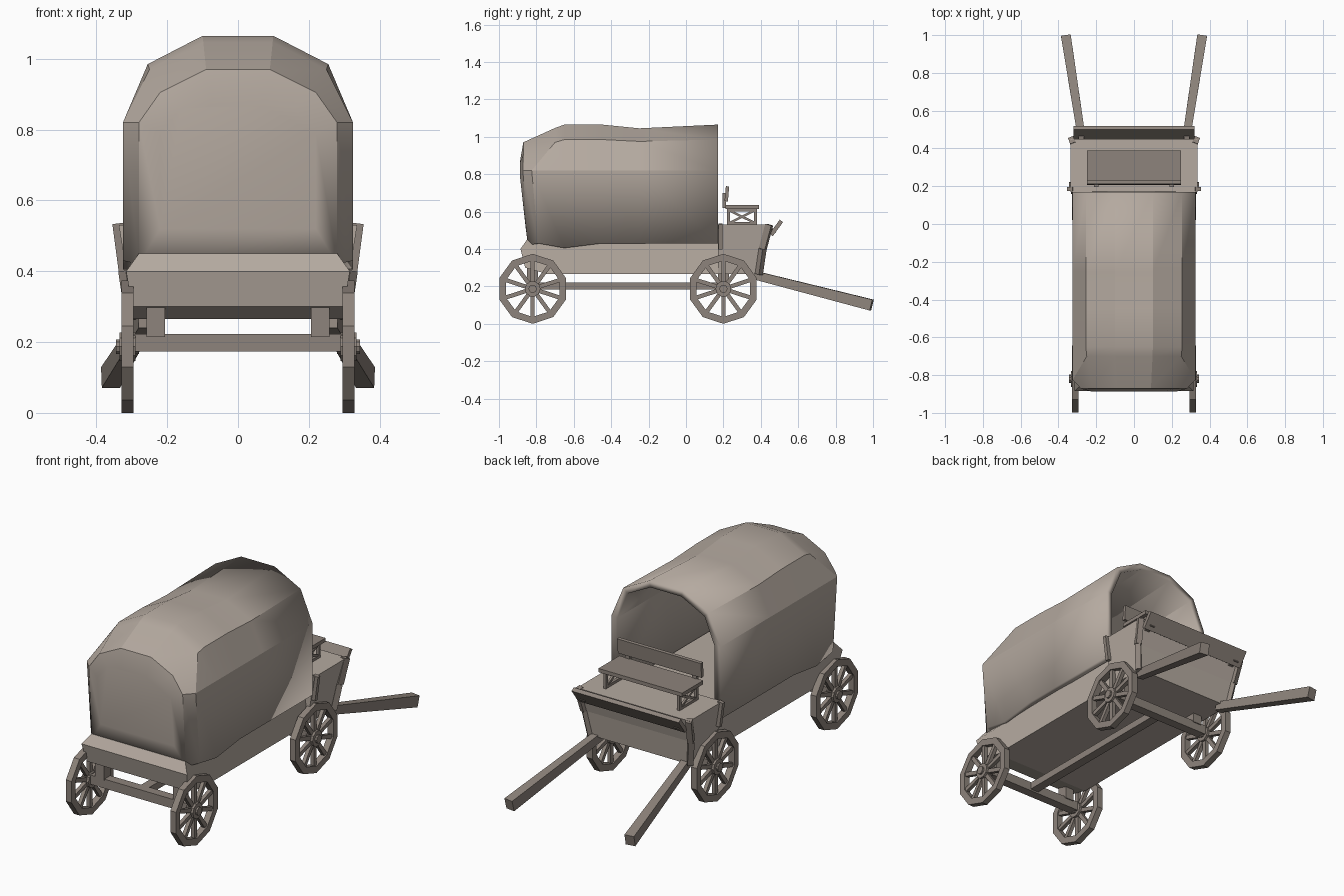
import bpy, bmesh, math
from mathutils import Vector, Matrix

if "Cube" in bpy.data.objects:
    bpy.data.objects.remove(bpy.data.objects["Cube"])


def material(name, rgb):
    m = bpy.data.materials.new(name)
    m.use_nodes = True
    m.diffuse_color = (*rgb, 1)
    m.node_tree.nodes["Principled BSDF"].inputs["Base Color"].default_value = (*rgb, 1)
    return m


CANVAS = material("pale_canvas", (0.46, 0.40, 0.35))
WOOD = material("grey_brown_wood", (0.27, 0.23, 0.20))


def make(name, bm, mat):
    bmesh.ops.recalc_face_normals(bm, faces=bm.faces)
    mesh = bpy.data.meshes.new(name)
    bm.to_mesh(mesh)
    bm.free()
    mesh.materials.append(mat)
    ob = bpy.data.objects.new(name, mesh)
    bpy.context.collection.objects.link(ob)
    return ob


def beam(bm, p, q, w, h, taper=1.0):
    """Rectangular bar from p to q; taper scales the end at p."""
    p, q = Vector(p), Vector(q)
    d = q - p
    verts = bmesh.ops.create_cube(bm, size=1)["verts"]
    for v in verts:
        if v.co.y < 0:
            v.co.x *= taper
            v.co.z *= taper
    rot = d.to_track_quat('Y', 'Z').to_matrix().to_4x4()
    size = Matrix.Diagonal((w, d.length, h, 1))
    bmesh.ops.transform(bm, matrix=Matrix.Translation((p + q) / 2) @ rot @ size, verts=verts)


def box(bm, x, y, z):
    """Axis-aligned box from three (low, high) pairs."""
    beam(bm, (sum(x) / 2, y[0], sum(z) / 2), (sum(x) / 2, y[1], sum(z) / 2), x[1] - x[0], z[1] - z[0])


def slab(name, profile, half_width, mat):
    """Side profile (y, z) spanned across x, with a half width depending on z."""
    bm = bmesh.new()
    sides = [[bm.verts.new((s * half_width(z), y, z)) for y, z in profile] for s in (1, -1)]
    for side in sides:
        bm.faces.new(side)
    n = len(profile)
    for i in range(n):
        j = (i + 1) % n
        bm.faces.new((sides[0][i], sides[0][j], sides[1][j], sides[1][i]))
    return make(name, bm, mat)


# Canvas cover: lofted half arches, mirrored across x
def arch(y, sag=0.0, low=0.43):
    return [(.325, y, low), (.325, y, .82), (.255, y, .985 - sag / 2), (.10, y, 1.065 - sag)]


rings = [
    arch(.17), arch(-.25, .02), arch(-.45), arch(-.65, 0, .405),
    [(.325, -.79, .43), (.325, -.825, .82), (.25, -.70, .97), (.098, -.70, 1.047)],
    [(.28, -.845, .42), (.28, -.872, .82), (.22, -.87, .905), (.09, -.87, .97)],
    [(.22, -.858, .52), (.22, -.888, .79), (.16, -.888, .86), (.075, -.888, .865)],
]
bm = bmesh.new()
loops = []
for half in rings:
    full = half + [(-x, y, z) for x, y, z in reversed(half)]
    loops.append([bm.verts.new(c) for c in full])
for a, b in zip(loops, loops[1:]):
    for i in range(len(a) - 1):
        bm.faces.new((a[i], a[i + 1], b[i + 1], b[i]))
bm.faces.new((loops[-2][-1], loops[-2][0], loops[-1][0], loops[-1][-1]))
bm.faces.new(loops[-1])
cover = make("canvas_cover", bm, CANVAS)
solid = cover.modifiers.new("thickness", 'SOLIDIFY')
solid.thickness = 0.035
solid.offset = -1
bpy.ops.object.select_all(action='DESELECT')
cover.select_set(True)
bpy.context.view_layer.objects.active = cover
bpy.ops.object.shade_smooth_by_angle(angle=math.radians(20))


# Wagon bed and driver's box
def flare(z):
    return .295 + (z - .27) * .16 if z != .45 else .28


slab("wagon_bed", [(-.85, .45), (-.885, .40), (-.86, .30), (-.74, .265), (.18, .265), (.18, .45)], flare, CANVAS)
slab("driver_box", [(.17, .53), (.17, .265), (.395, .265), (.415, .40), (.45, .53)], flare, CANVAS)

# Box trim: corner posts and side straps
for side, s in (("left", 1), ("right", -1)):
    bm = bmesh.new()
    beam(bm, (s * .297, .39, .265), (s * .317, .41, .40), .03, .03)
    beam(bm, (s * .317, .41, .40), (s * .33, .445, .53), .03, .035)
    make(side + "_corner_post", bm, WOOD)
    bm = bmesh.new()
    beam(bm, (s * .322, .185, .40), (s * .34, .185, .535), .02, .03)
    make(side + "_side_strap", bm, WOOD)

# Tilted footboard
bm = bmesh.new()
beam(bm, (0, .455, .475), (0, .51, .55), .64, .022)
for s in (1, -1):
    beam(bm, (s * .28, .43, .49), (s * .28, .48, .50), .03, .025)
make("footboard", bm, WOOD)

# Bench: seat, backrest, and cross-braced legs
bm = bmesh.new()
box(bm, (-.25, .25), (.21, .39), (.615, .635))
make("bench_seat", bm, WOOD)
bm = bmesh.new()
beam(bm, (0, .215, .655), (0, .222, .735), .50, .018)
for s in (1, -1):
    beam(bm, (s * .2, .205, .62), (s * .2, .205, .70), .025, .02)
make("bench_backrest", bm, WOOD)
for side, s in (("left", 1), ("right", -1)):
    x = s * .22
    bm = bmesh.new()
    for y in (.228, .372):
        beam(bm, (x, y, .53), (x, y, .62), .016, .016)
    for z in (.537, .608):
        beam(bm, (x, .22, z), (x, .38, z), .016, .014)
    beam(bm, (x, .228, .537), (x, .372, .608), .012, .012)
    beam(bm, (x, .228, .608), (x, .372, .537), .012, .012)
    make(side + "_bench_leg", bm, WOOD)

# Wheels: ten-sided rim, ten spokes and a stepped hub
SIDES, RADIUS, INNER, CENTRE = 10, .187, .15, .187


def wheel(name, x, y):
    bm = bmesh.new()
    ring = []
    for i in range(SIDES):
        a = 2 * math.pi * i / SIDES
        direction = Vector((0, math.sin(a), math.cos(a)))
        ring.append([bm.verts.new(direction * r + Vector((dx, 0, 0)))
                     for r, dx in ((RADIUS, -.017), (RADIUS, .017), (INNER, .017), (INNER, -.017))])
        beam(bm, direction * .03, direction * (INNER + .005), .02, .022)
    for i in range(SIDES):
        a, b = ring[i], ring[(i + 1) % SIDES]
        for k in range(4):
            bm.faces.new((a[k], a[(k + 1) % 4], b[(k + 1) % 4], b[k]))
    for radius, depth in ((.042, .045), (.022, .066)):
        bmesh.ops.create_cone(bm, cap_ends=True, segments=SIDES, radius1=radius, radius2=radius,
                              depth=depth, matrix=Matrix.Rotation(math.pi / 2, 4, 'Y'))
    ob = make(name, bm, WOOD)
    ob.location = (x, y, CENTRE)


# Running gear: axles with bed blocks and a central reach beam
for end, y in (("front", -.82), ("back", .20)):
    for side, s in (("left", 1), ("right", -1)):
        wheel(f"{end}_{side}_wheel", s * .312, y)
    bm = bmesh.new()
    box(bm, (-.30, .30), (y - .025, y + .025), (.173, .223))
    make(end + "_axle", bm, WOOD)
    bm = bmesh.new()
    for s in (1, -1):
        box(bm, (s * .232 - .026, s * .232 + .026), (y - .03, y + .03), (.215, .31))
    make(end + "_axle_blocks", bm, WOOD)
bm = bmesh.new()
box(bm, (-.025, .025), (-.82, .20), (.182, .22))
make("reach_beam", bm, WOOD)

# Splayed draught shafts
for side, s in (("left", 1), ("right", -1)):
    bm = bmesh.new()
    beam(bm, (s * .262, .36, .262), (s * .36, .993, .10), .052, .06, .75)
    make(side + "_shaft", bm, WOOD)
